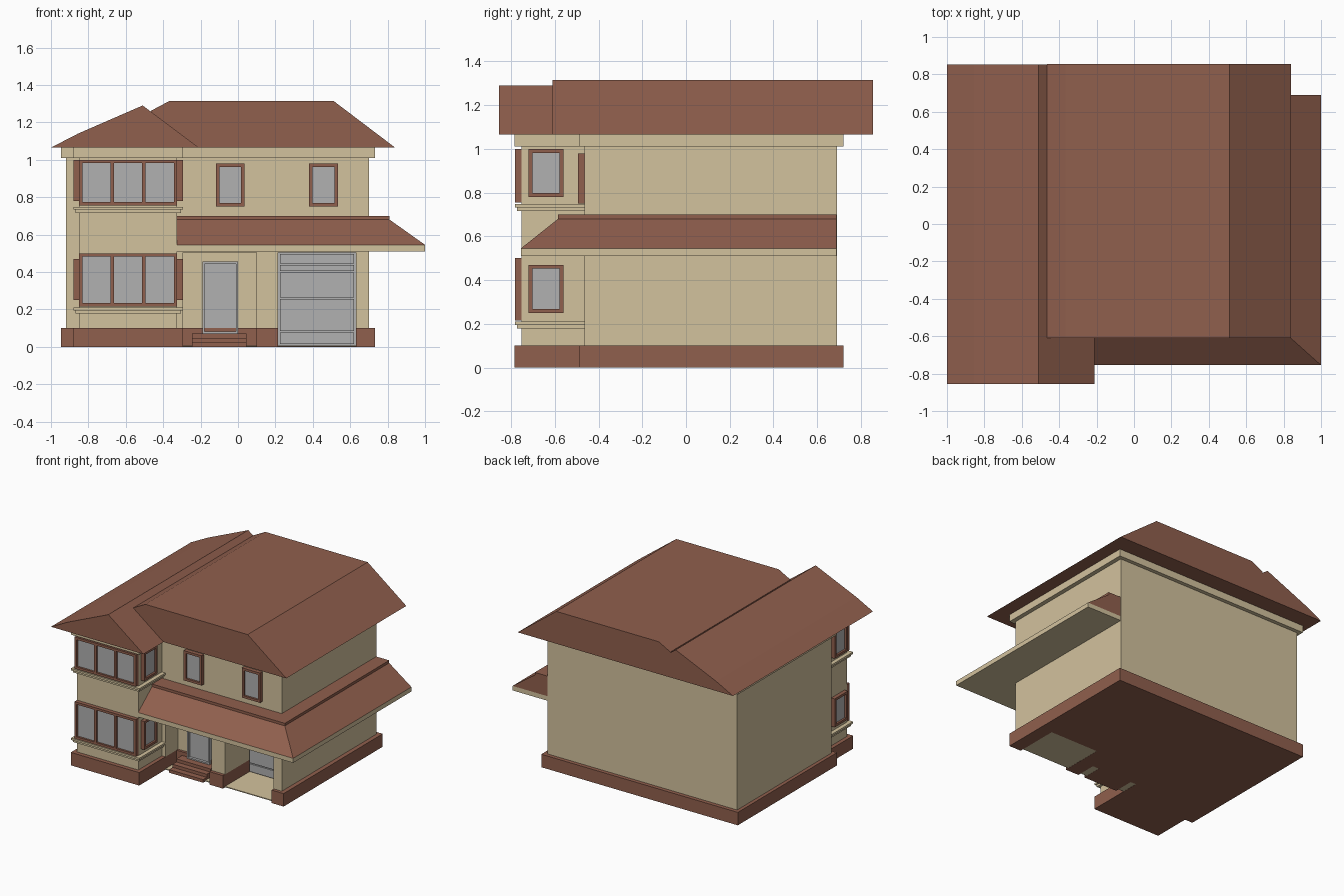
import bpy, bmesh

if "Cube" in bpy.data.objects:
    bpy.data.objects.remove(bpy.data.objects["Cube"])


def material(name, rgb):
    m = bpy.data.materials.new(name)
    m.diffuse_color = (*rgb, 1)
    m.use_nodes = True
    m.node_tree.nodes["Principled BSDF"].inputs["Base Color"].default_value = m.diffuse_color
    return m


BROWN = material("brown_tile", (0.28, 0.115, 0.075))
CREAM = material("cream_render", (0.65, 0.54, 0.34))
GREY = material("grey_glass", (0.44, 0.44, 0.44))


def loft(bm, lower, upper):
    """Closed solid between two matching loops of 3D points."""
    a = [bm.verts.new(p) for p in lower]
    b = [bm.verts.new(p) for p in upper]
    n = len(a)
    bm.faces.new(a[::-1])
    bm.faces.new(b)
    for i in range(n):
        j = (i + 1) % n
        bm.faces.new((a[i], a[j], b[j], b[i]))


def finish(name, bm, mat):
    bmesh.ops.recalc_face_normals(bm, faces=bm.faces)
    me = bpy.data.meshes.new(name)
    bm.to_mesh(me)
    bm.free()
    me.materials.append(mat)
    ob = bpy.data.objects.new(name, me)
    bpy.context.collection.objects.link(ob)
    return ob


def rect(x0, x1, y0, y1, z):
    return [(x0, y0, z), (x1, y0, z), (x1, y1, z), (x0, y1, z)]


def boxes(name, mat, *specs):
    """Each spec is x0, x1, y0, y1, z0, z1."""
    bm = bmesh.new()
    for x0, x1, y0, y1, z0, z1 in specs:
        loft(bm, rect(x0, x1, y0, y1, z0), rect(x0, x1, y0, y1, z1))
    return finish(name, bm, mat)


def plan_prism(name, mat, pts, z0, z1):
    bm = bmesh.new()
    loft(bm, [(x, y, z0) for x, y in pts], [(x, y, z1) for x, y in pts])
    return finish(name, bm, mat)


def roof_prism(name, mat, pts, y0, y1):
    bm = bmesh.new()
    loft(bm, [(x, y0, z) for x, z in pts], [(x, y1, z) for x, z in pts])
    return finish(name, bm, mat)


def window(name, side, plane, u0, u1, z0, z1, bar=0.018, panes=1, depth=0.03, mat=BROWN):
    """Framed window on a wall plane; u runs along the wall."""
    def place(a, b, d, lo, hi):
        if side == "front":
            return (a, b, plane - d, plane + 0.005, lo, hi)
        s = -1 if side == "left" else 1
        xs = sorted((plane + s * d, plane - s * 0.005))
        return (xs[0], xs[1], a, b, lo, hi)
    frame = [place(u0, u1, depth, z0, z0 + bar), place(u0, u1, depth, z1 - bar, z1)]
    step = (u1 - u0 - bar) / panes
    for i in range(panes + 1):
        u = u0 + i * step
        frame.append(place(u, u + bar, depth, z0 + bar, z1 - bar))
    boxes(name + "_frame", mat, *frame)
    boxes(name + "_glass", GREY, place(u0 + bar / 2, u1 - bar / 2, depth * 0.5, z0 + bar / 2, z1 - bar / 2))


# Walls: ground floor with porch and garage recesses, upper floor with bay
bay = [(-.92, .69), (-.92, -.465), (-.85, -.465), (-.85, -.753), (-.325, -.753), (-.325, -.465)]
right = [(.70, -.465), (.70, .69)]
ground = bay + [(-.295, -.465), (-.295, -.31), (.10, -.31), (.10, -.465), (.215, -.465),
                (.215, -.15), (.63, -.15), (.63, -.465)] + right
plan_prism("ground_floor_walls", CREAM, ground, .10, .505)
plan_prism("upper_floor_walls", CREAM, bay + right, .505, 1.065)

# Plinth and frieze share the same outset outline
outset = [(-.947, .72), (-.947, -.49), (-.88, -.49), (-.88, -.785), (-.295, -.785)]
out_right = [(.733, -.49), (.733, .72)]
plinth = outset + [(-.295, -.33), (.10, -.33), (.10, -.49), (.215, -.49),
                   (.215, -.15), (.63, -.15), (.63, -.49)] + out_right
plan_prism("plinth", BROWN, plinth, 0, .10)
plan_prism("frieze", CREAM, outset + [(-.295, -.49)] + out_right, 1.01, 1.065)
boxes("recess_floor", CREAM, (-.295, .63, -.465, -.15, 0.001, .008))

# Main roof, left gable roof
roof_prism("main_roof", BROWN, [(-.465, 1.065), (.84, 1.065), (.51, 1.315), (-.365, 1.315), (-.465, 1.262)],
           -.61, .855)
roof_prism("gable_roof", BROWN, [(-1, 1.065), (-.21, 1.065), (-.51, 1.29), (-.855, 1.14)], -.855, .854)

# Canopy roof wrapping the front and right side
boxes("canopy_fascia", CREAM, (-.325, 1.0, -.755, .689, .51, .545))
bm = bmesh.new()
loft(bm, rect(-.325, 1.0, -.755, .689, .545), rect(-.325, .81, -.585, .689, .68))
finish("canopy_roof", bm, BROWN)
boxes("canopy_cap", BROWN, (-.325, .81, -.585, .689, .68, .70))

# Bay windows and sills on both floors
for level, z0, z1, s0, s1 in (("lower", .215, .50, .25, .47), ("upper", .755, 1.0, .78, 1.0)):
    window(level + "_bay_front_window", "front", -.753, -.85, -.325, z0, z1, panes=3)
    window(level + "_bay_left_window", "left", -.85, -.72, -.56, s0, s1)
    window(level + "_bay_right_window", "right", -.325, -.72, -.56, s0, s1)
    top = .21 if level == "lower" else .748
    boxes(level + "_bay_sill", CREAM,
          (-.88, -.295, -.783, -.465, top - .015, top),
          (-.87, -.305, -.772, -.465, top - .032, top - .015))

# Upper front windows
for i, (x0, x1) in enumerate(((-.118, .035), (.38, .535))):
    window("upper_front_window_%d" % (i + 1), "front", -.465, x0, x1, .75, .98)

# Front door and steps
window("front_door", "front", -.31, -.19, 0, .07, .455, bar=.012, depth=.04, mat=GREY)
boxes("front_steps", BROWN, *[(-.247, .045, -.49 + .045 * i, -.32, .024 * i, .024 * (i + 1)) for i in range(3)])

# Garage door: panels over a backing sheet
edges = [.012, .08, .26, .40, .44, .50]
boxes("garage_door", GREY, (.215, .63, -.165, -.145, .008, .505),
      *[(.225, .62, -.178, -.16, a + .004, b - .004) for a, b in zip(edges, edges[1:])])
